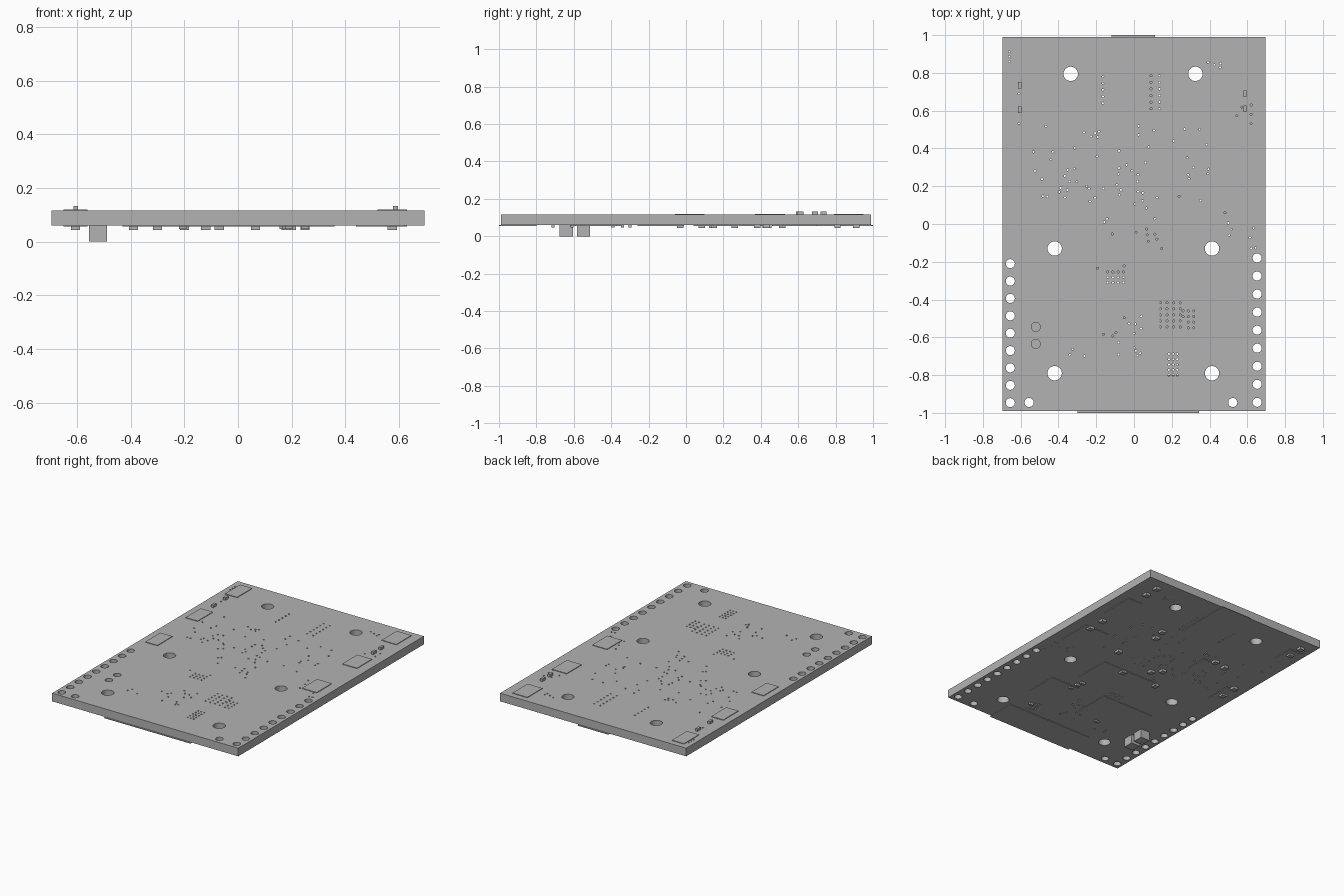
import bpy, bmesh, math, random

random.seed(4)
if "Cube" in bpy.data.objects:
    bpy.data.objects.remove(bpy.data.objects["Cube"], do_unlink=True)

grey = bpy.data.materials.new("plain grey")
grey.use_nodes = True
tone = (0.45, 0.45, 0.45, 1)
grey.diffuse_color = tone
grey.node_tree.nodes["Principled BSDF"].inputs["Base Color"].default_value = tone

HALF_X, HALF_Y = 0.695, 0.99
BOTTOM, TOP = 0.06, 0.115


def add_mesh(name, mesh):
    mesh.materials.clear()
    mesh.materials.append(grey)
    obj = bpy.data.objects.new(name, mesh)
    bpy.context.collection.objects.link(obj)
    return obj


def box(name, x0, x1, y0, y1, z0, z1):
    bm = bmesh.new()
    bmesh.ops.create_cube(bm, size=1)
    for v in bm.verts:
        v.co.x = x1 if v.co.x > 0 else x0
        v.co.y = y1 if v.co.y > 0 else y0
        v.co.z = z1 if v.co.z > 0 else z0
    mesh = bpy.data.meshes.new(name)
    bm.to_mesh(mesh)
    bm.free()
    return add_mesh(name, mesh)


def part(name, x, y, w, d, z0, z1):
    return box(name, x - w / 2, x + w / 2, y - d / 2, y + d / 2, z0, z1)


# Hole layout: x, y, radius, sides
holes = []


def drill(x, y, radius, sides):
    # Skip a hole that would touch one already drilled
    if all(math.hypot(x - h[0], y - h[1]) > radius + h[2] + 0.006 for h in holes):
        holes.append((x, y, radius, sides))


# Mounting holes
for x, y in ((-0.335, 0.795), (0.325, 0.795), (-0.42, -0.13), (0.413, -0.13),
             (-0.42, -0.79), (0.413, -0.79)):
    drill(x, y, 0.038, 32)

# Edge pin holes, the two inner corner ones, and those above the tall parts
for i in range(9):
    drill(-0.655, -0.21 - i * 0.092, 0.024, 24)
    drill(0.652, -0.18 - i * 0.0955, 0.024, 24)
for x, y in ((-0.555, -0.945), (0.523, -0.945), (-0.52, -0.545), (-0.52, -0.635)):
    drill(x, y, 0.024, 24)


# Small plated holes in regular groups
def via_grid(x, y, columns, rows, dx, dy):
    for i in range(columns):
        for j in range(rows):
            drill(x + i * dx, y + j * dy, 0.0055, 8)


via_grid(0.14, -0.545, 4, 5, 0.035, 0.032)
via_grid(0.26, -0.55, 3, 4, 0.028, 0.03)
via_grid(0.185, -0.8, 3, 5, 0.022, 0.028)
via_grid(-0.14, -0.31, 4, 3, 0.028, 0.028)
via_grid(0.09, 0.61, 2, 6, 0.045, 0.035)
via_grid(-0.165, 0.64, 1, 5, 0.1, 0.035)
via_grid(-0.61, 0.53, 1, 3, 0.1, 0.08)
via_grid(0.62, 0.48, 1, 4, 0.1, 0.05)
via_grid(-0.66, 0.86, 1, 3, 0.1, 0.026)

# Scattered plated holes
for count, x0, x1, y0, y1 in ((30, -0.55, -0.16, 0.1, 0.55), (36, -0.1, 0.4, 0.08, 0.52),
                              (14, -0.25, 0.15, -0.25, 0.05), (20, -0.35, 0.05, -0.7, -0.48),
                              (10, 0.48, 0.65, -0.15, 0.1), (6, 0.35, 0.6, 0.55, 0.9)):
    for i in range(count):
        drill(random.uniform(x0, x1), random.uniform(y0, y1), 0.0055, 8)

# Board: one filled outline with every hole, extruded
curve = bpy.data.curves.new("board_outline", "CURVE")
curve.dimensions = "2D"
curve.fill_mode = "BOTH"
curve.extrude = (TOP - BOTTOM) / 2


def loop(points):
    spline = curve.splines.new("POLY")
    spline.points.add(len(points) - 1)
    for p, (x, y) in zip(spline.points, points):
        p.co = (x, y, 0, 1)
    spline.use_cyclic_u = True


loop([(-HALF_X, -HALF_Y), (HALF_X, -HALF_Y), (HALF_X, HALF_Y), (-HALF_X, HALF_Y)])
for x, y, r, n in holes:
    loop([(x + r * math.cos(math.tau * k / n), y + r * math.sin(math.tau * k / n))
          for k in range(n)])
outline = bpy.data.objects.new("board_outline", curve)
bpy.context.collection.objects.link(outline)
bpy.context.view_layer.update()
graph = bpy.context.evaluated_depsgraph_get()
board_mesh = bpy.data.meshes.new_from_object(outline.evaluated_get(graph))
bpy.data.objects.remove(outline, do_unlink=True)
bm = bmesh.new()
bm.from_mesh(board_mesh)
bmesh.ops.remove_doubles(bm, verts=bm.verts, dist=0.0001)
bmesh.ops.recalc_face_normals(bm, faces=bm.faces)
bmesh.ops.translate(bm, verts=bm.verts, vec=(0, 0, (TOP + BOTTOM) / 2))
for f in bm.faces:
    f.smooth = False
bm.to_mesh(board_mesh)
bm.free()
add_mesh("board", board_mesh)

# Thin switch pads along both sides of the upper face
for y in (-0.06, 0.37, 0.79):
    box("right_pad", -0.65, -0.56, y, y + 0.16, TOP, TOP + 0.004)
    box("left_pad", 0.52, 0.63, y, y + 0.16, TOP, TOP + 0.004)

# Small upright parts on the upper face
for x, y in ((-0.605, 0.735), (-0.605, 0.605), (0.587, 0.69), (0.587, 0.61)):
    part("upper_chip", x, y, 0.017, 0.034, TOP, TOP + 0.017)

# Thin plates under the board, the first two overhanging the ends
for name, x0, x1, y0, y1 in (("front_connector", -0.3, 0.345, -1, -0.8),
                             ("back_connector", -0.12, 0.11, 0.6, 1),
                             ("small_chip", -0.43, -0.04, -0.62, -0.34),
                             ("main_chip", -0.2, 0.235, -0.26, -0.01),
                             ("power_chip", 0.14, 0.36, -0.59, -0.37),
                             ("side_plate", 0.52, 0.63, 0.46, 0.7),
                             ("side_plate", 0.44, 0.62, 0.04, 0.27),
                             ("centre_plate", -0.3, -0.22, 0.28, 0.42),
                             ("side_plate", -0.65, -0.56, 0.72, 0.86),
                             ("side_plate", -0.65, -0.56, 0.06, 0.24)):
    box(name, x0, x1, y0, y1, BOTTOM - 0.004, BOTTOM)

# Small parts under the board
for x, y in ((0.575, 0.91), (0.575, 0.81), (0.575, 0.38), (0.575, 0.26), (0.18, 0.43),
             (0.2, 0.515), (0.25, 0.15), (-0.12, 0.14), (-0.07, 0.085), (-0.3, 0.44),
             (-0.39, 0.425), (-0.605, 0.81), (-0.605, 0.91), (-0.605, 0.26),
             (-0.605, 0.15), (0.065, -0.03), (-0.2, -0.03)):
    part("lower_chip", x, y, 0.034, 0.034, BOTTOM - 0.016, BOTTOM)
for x, y in ((0.17, -0.3), (0.18, -0.34), (0.19, -0.39), (0.25, -0.71), (-0.205, -0.61)):
    part("tiny_chip", x, y, 0.03, 0.016, BOTTOM - 0.014, BOTTOM)

# Two tall blocks that reach the ground
for y in (-0.64, -0.547):
    part("tall_block", -0.522, y, 0.068, 0.07, 0, BOTTOM)
